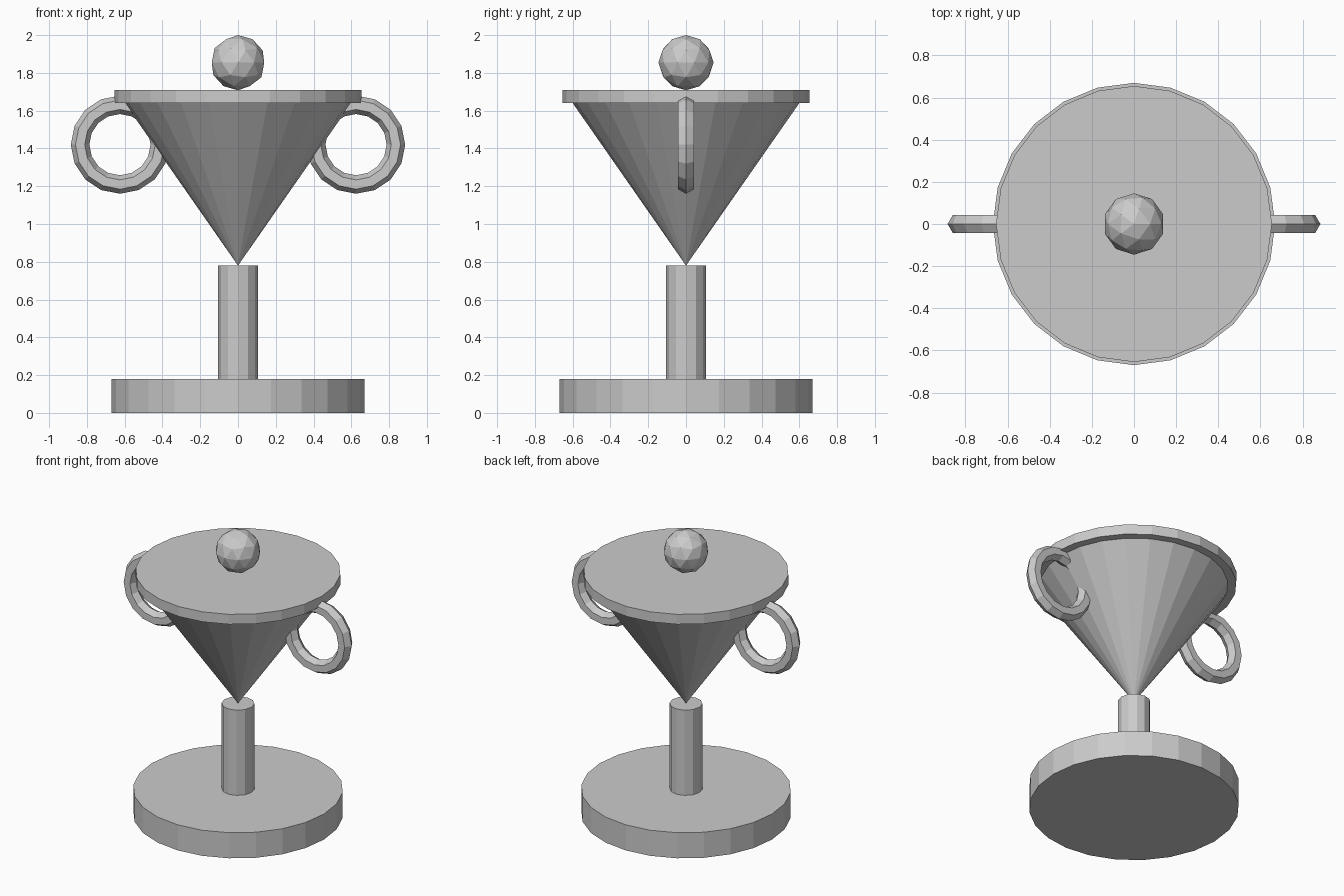
import bpy, math

if "Cube" in bpy.data.objects:
    bpy.data.objects.remove(bpy.data.objects["Cube"])

grey = bpy.data.materials.new("light grey")
grey.diffuse_color = (0.6, 0.6, 0.6, 1)
grey.use_nodes = True
grey.node_tree.nodes["Principled BSDF"].inputs["Base Color"].default_value = grey.diffuse_color


def finish(name):
    ob = bpy.context.object
    ob.name = name
    ob.data.materials.append(grey)
    return ob


def round_part(name, sides, r_bottom, r_top, z0, z1):
    bpy.ops.mesh.primitive_cone_add(vertices=sides, radius1=r_bottom, radius2=r_top,
                                    depth=z1 - z0, location=(0, 0, (z0 + z1) / 2))
    return finish(name)


# Stacked body parts
round_part("base", 24, 0.67, 0.67, 0, 0.18)
round_part("stem", 12, 0.105, 0.105, 0.18, 0.78)
round_part("bowl", 24, 0, 0.60, 0.78, 1.64)
round_part("lid", 24, 0.655, 0.655, 1.64, 1.71)

# Knob on the lid
bpy.ops.mesh.primitive_ico_sphere_add(subdivisions=2, radius=0.146, location=(0, 0, 1.854))
finish("knob")

# Ring handles, partly sunk into the bowl
for side, x in (("left", -0.625), ("right", 0.625)):
    bpy.ops.mesh.primitive_torus_add(major_segments=16, minor_segments=6,
                                     major_radius=0.211, minor_radius=0.049,
                                     location=(x, 0, 1.42), rotation=(math.pi / 2, 0, 0))
    finish(side + "_handle")
